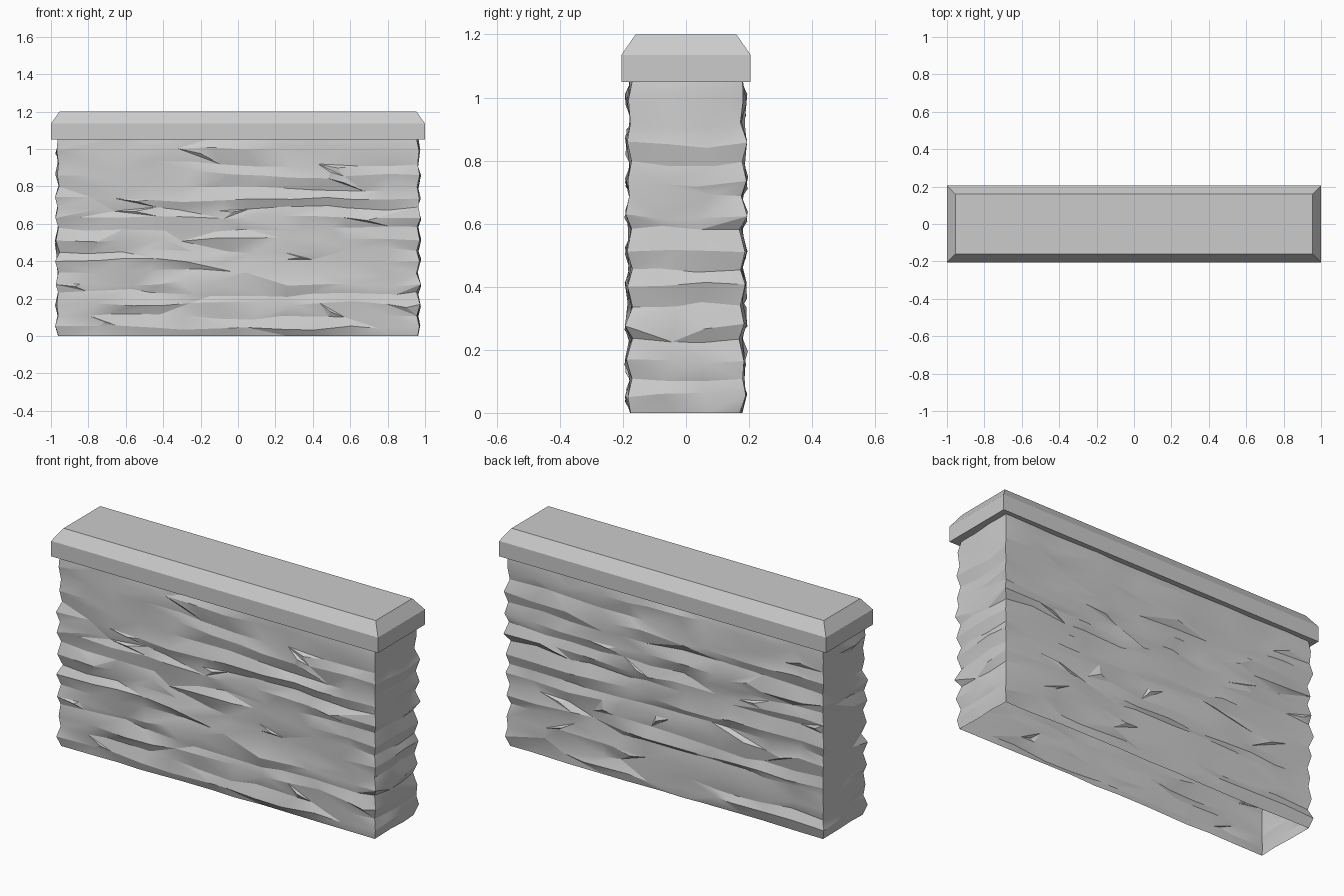
import bpy, bmesh, math, random

random.seed(11)
old = bpy.data.objects.get("Cube")
if old:
    bpy.data.objects.remove(old, do_unlink=True)

# One plain stone grey
stone = bpy.data.materials.new("stone grey")
stone.use_nodes = True
grey = (0.6, 0.6, 0.6, 1)
stone.diffuse_color = grey
stone.node_tree.nodes["Principled BSDF"].inputs["Base Color"].default_value = grey


def add_object(name, bm):
    mesh = bpy.data.meshes.new(name)
    bm.to_mesh(mesh)
    bm.free()
    mesh.materials.append(stone)
    obj = bpy.data.objects.new(name, mesh)
    bpy.context.collection.objects.link(obj)
    return obj


# Capstone: a slab with straight sides and a chamfered top
bm = bmesh.new()
rings = []
for hx, hy, z in ((1, .205, 1.05), (1, .205, 1.135), (.955, .16, 1.2)):
    rings.append([bm.verts.new((sx * hx, sy * hy, z))
                  for sx, sy in ((-1, -1), (1, -1), (1, 1), (-1, 1))])
for low, high in zip(rings, rings[1:]):
    for i in range(4):
        j = (i + 1) % 4
        bm.faces.new((low[i], low[j], high[j], high[i]))
bm.faces.new(rings[0][::-1])
bm.faces.new(rings[-1])
add_object("capstone", bm)

# Wall: layered rough stone, an open shell of rows that alternate groove and ridge
HX, HY = .965, .18
LEVELS = (0, .05, .105, .165, .235, .28, .34, .40, .45, .51, .58,
          .63, .69, .74, .80, .86, .92, .99, 1.06)
LONG, SHORT = 11, 3


def perimeter():
    """Base point, outward direction and corner flag for each column."""
    corners = ((-HX, -HY), (HX, -HY), (HX, HY), (-HX, HY))
    normals = ((0, -1), (1, 0), (0, 1), (-1, 0))
    for s in range(4):
        (ax, ay), (bx, by) = corners[s], corners[(s + 1) % 4]
        count = SHORT if s % 2 else LONG
        for k in range(count):
            t = k / count
            n, p = normals[s], normals[s - 1]
            out = n if k else (n[0] + p[0], n[1] + p[1])
            yield ax + (bx - ax) * t, ay + (by - ay) * t, out, k == 0, s


bm = bmesh.new()
columns = list(perimeter())
rows = []
for r, level in enumerate(LEVELS):
    ridge = r % 2 == 1
    edge = r in (0, len(LEVELS) - 1)
    ring = []
    wander = 0
    for x, y, out, corner, side in columns:
        wander = .6 * wander + random.uniform(-.016, .016)
        depth = random.uniform(.001, .015) if ridge else random.uniform(-.012, 0)
        # Worn patches where a ridge fades or a groove fills
        if not corner and not edge and random.random() < .22:
            depth = random.uniform(-.008, .008)
        slide = 0 if corner else random.uniform(-.06, .06) * (1 if side % 2 == 0 else .5)
        z = level if edge else level + (wander * .3 if corner else wander)
        px = x + out[0] * depth + (slide if side % 2 == 0 else 0)
        py = y + out[1] * depth + (slide if side % 2 else 0)
        ring.append(bm.verts.new((px, py, z)))
    rows.append(ring)

n = len(columns)
for low, high in zip(rows, rows[1:]):
    for i in range(n):
        j = (i + 1) % n
        a, b, c, d = low[i], low[j], high[j], high[i]
        if random.random() < .5:
            bm.faces.new((a, b, c))
            bm.faces.new((a, c, d))
        else:
            bm.faces.new((a, b, d))
            bm.faces.new((b, c, d))

# Chipped flakes: small raised facets scattered on the long faces
for face in random.sample([f for f in bm.faces if abs(f.calc_center_median().y) > .16
                           and .06 < f.calc_center_median().z < .98], 26):
    centre = face.calc_center_median()
    tip = bmesh.ops.poke(bm, faces=[face])["verts"][0]
    tip.co.y += math.copysign(.011, centre.y)
    tip.co.x += random.uniform(-.02, .02)

wall = add_object("rough_stone_wall", bm)
bpy.context.view_layer.objects.active = wall
wall.select_set(True)
bpy.ops.object.shade_smooth_by_angle(angle=math.radians(20))
